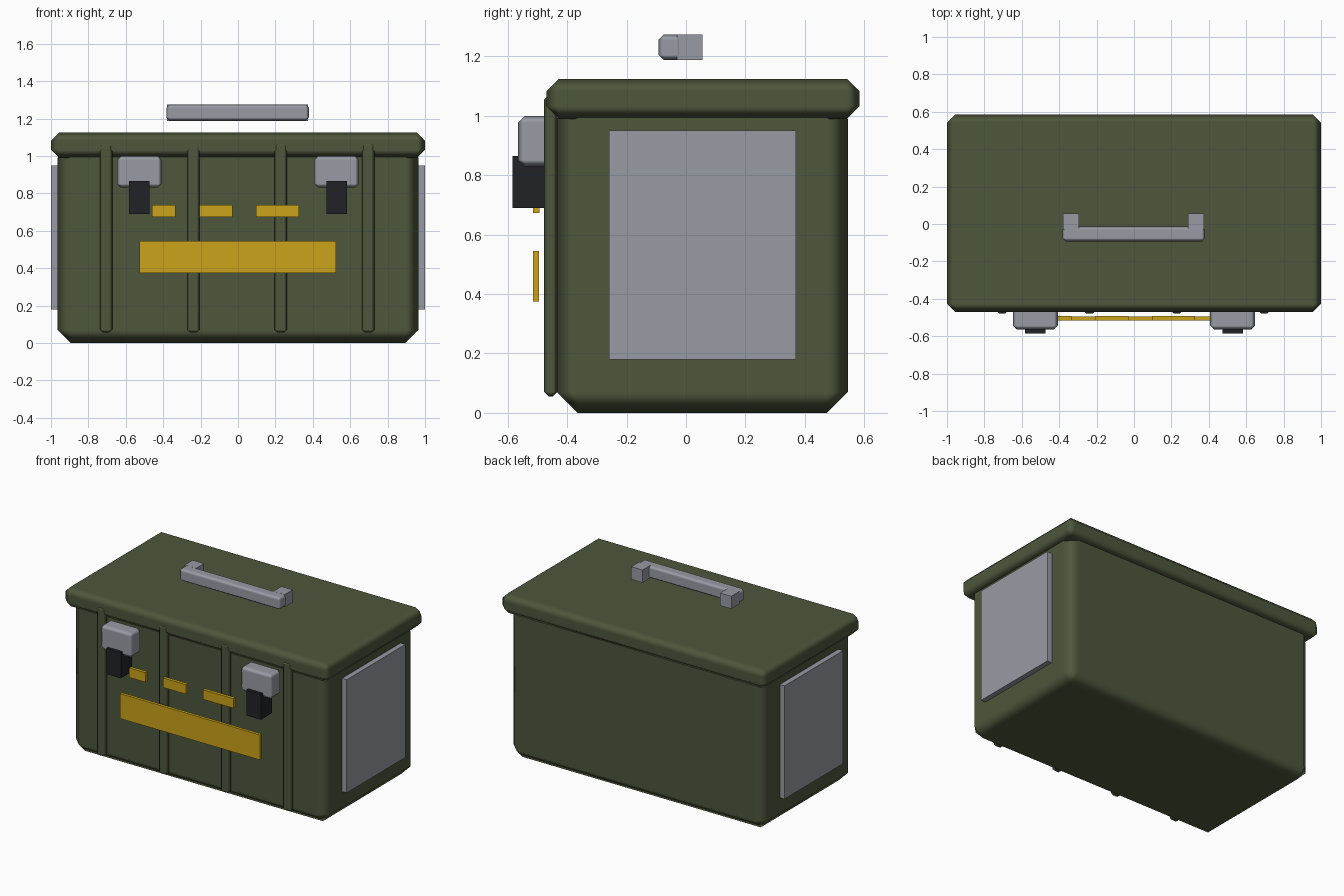
import bpy

if "Cube" in bpy.data.objects:
    bpy.data.objects.remove(bpy.data.objects["Cube"])


def material(name, rgb):
    m = bpy.data.materials.new(name)
    m.diffuse_color = (*rgb, 1)
    m.use_nodes = True
    m.node_tree.nodes["Principled BSDF"].inputs["Base Color"].default_value = m.diffuse_color
    return m


GREEN = material("olive_paint", (0.075, 0.095, 0.045))
BLACK = material("black_rubber", (0.015, 0.016, 0.02))
YELLOW = material("yellow_marking", (0.6, 0.37, 0.01))
METAL = material("grey_metal", (0.31, 0.33, 0.37))


def box(name, x, y, z, mat, chamfer=0.0):
    """Box from (min, max) ranges on each axis, with optional chamfered edges."""
    lo, hi = zip(x, y, z)
    bpy.ops.mesh.primitive_cube_add(size=1, location=[(a + b) / 2 for a, b in zip(lo, hi)])
    o = bpy.context.object
    o.name = name
    o.scale = [b - a for a, b in zip(lo, hi)]
    bpy.ops.object.transform_apply(location=False, rotation=False, scale=True)
    o.data.materials.append(mat)
    if chamfer:
        bpy.ops.object.shade_smooth()
        b = o.modifiers.new("chamfer", 'BEVEL')
        b.width = chamfer
        b.segments = 1
        b.harden_normals = True
    return o


# Case body and overhanging lid
box("case_body", (-0.965, 0.965), (-0.435, 0.545), (0, 1.06), GREEN, 0.07)
box("lid", (-1, 1), (-0.47, 0.585), (0.99, 1.125), GREEN, 0.043)

# Vertical ribs on the front
for i in range(4):
    cx = -0.705 + i * 0.467
    box(f"front_rib_{i + 1}", (cx - 0.033, cx + 0.033), (-0.478, -0.433),
        (0.055, 1.07), GREEN, 0.016)

# Side panels and latches
for side, s in (("left", -1), ("right", 1)):
    box(f"{side}_side_panel", sorted((s * 0.95, s * 1.0)), (-0.26, 0.37), (0.18, 0.95), METAL)
    cx = s * 0.527
    box(f"{side}_latch", (cx - 0.12, cx + 0.12), (-0.565, -0.45), (0.83, 1.0), METAL, 0.022)
    box(f"{side}_latch_tab", (cx - 0.055, cx + 0.055), (-0.585, -0.465), (0.69, 0.865), BLACK)

# Yellow marking plates
box("main_marking_bar", (-0.527, 0.525), (-0.515, -0.495), (0.375, 0.545), YELLOW)
for i, x in enumerate(((-0.46, -0.335), (-0.205, -0.03), (0.097, 0.325))):
    box(f"marking_dash_{i + 1}", x, (-0.515, -0.493), (0.673, 0.738), YELLOW)

# Carry handle above the lid
box("handle_bar", (-0.383, 0.38), (-0.093, -0.013), (1.188, 1.274), METAL, 0.018)
for side, x in (("left", (-0.38, -0.295)), ("right", (0.288, 0.373))):
    box(f"{side}_handle_post", x, (-0.03, 0.056), (1.188, 1.274), METAL)
